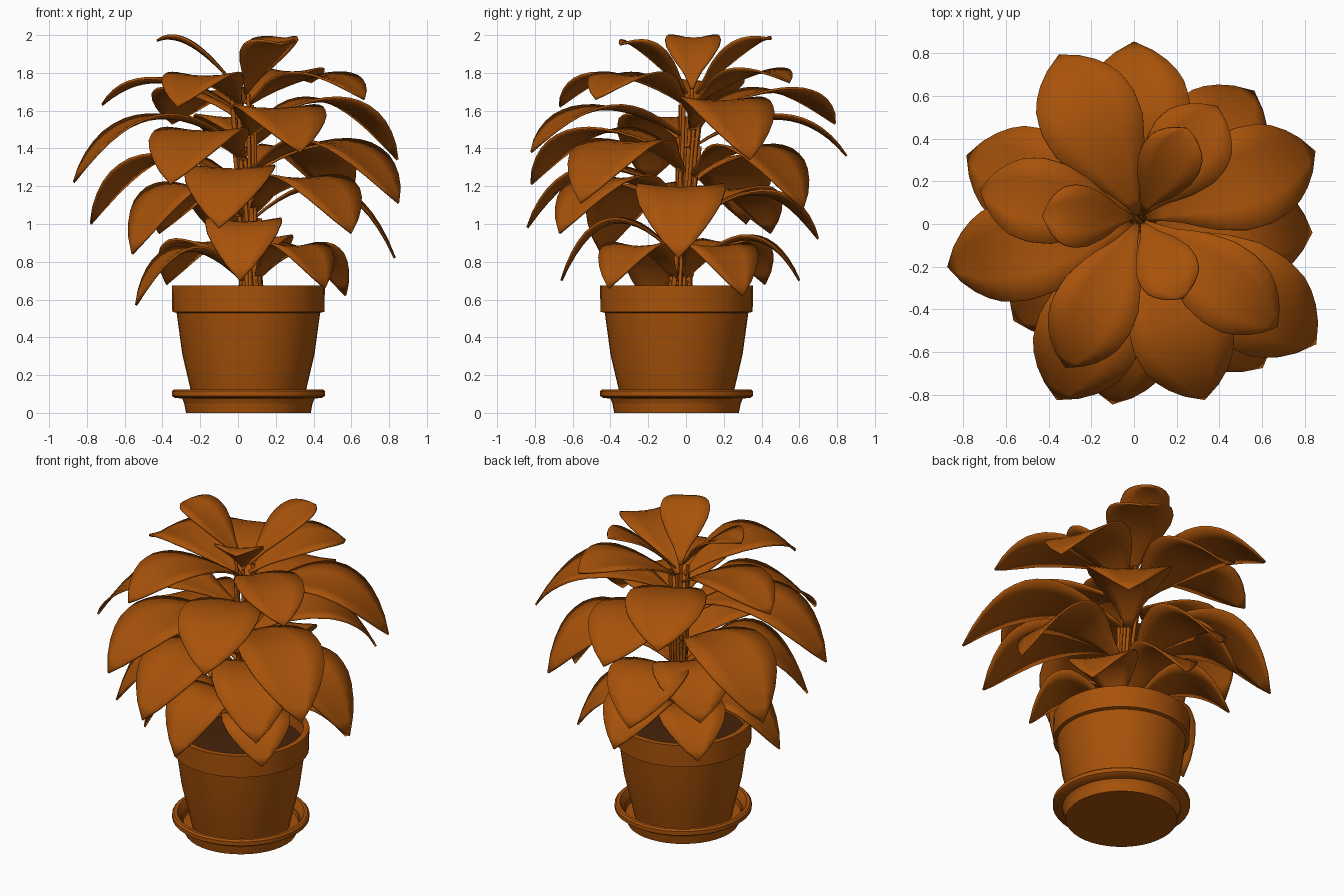
import bpy
import bmesh
import math
from mathutils import Vector

cube = bpy.data.objects.get("Cube")
if cube:
    bpy.data.objects.remove(cube, do_unlink=True)


def make_material(name, rgb):
    mat = bpy.data.materials.new(name)
    mat.use_nodes = True
    colour = (*rgb, 1)
    mat.diffuse_color = colour
    mat.node_tree.nodes["Principled BSDF"].inputs["Base Color"].default_value = colour
    return mat


terracotta = make_material("terracotta orange", (0.39, 0.085, 0.003))
earth = make_material("dark brown earth", (0.06, 0.017, 0.003))


def add_mesh_object(name, bm, material, angle):
    mesh = bpy.data.meshes.new(name)
    bm.to_mesh(mesh)
    bm.free()
    mesh.materials.append(material)
    obj = bpy.data.objects.new(name, mesh)
    bpy.context.collection.objects.link(obj)
    bpy.ops.object.select_all(action="DESELECT")
    obj.select_set(True)
    bpy.context.view_layer.objects.active = obj
    bpy.ops.object.shade_smooth_by_angle(angle=math.radians(angle))
    return obj


def lathe(name, profile, material, centre=(0.055, -0.05)):
    """Spin a radius/height profile around the pot axis."""
    bm = bmesh.new()
    verts = [bm.verts.new((r, 0, z)) for r, z in profile]
    edges = [bm.edges.new(pair) for pair in zip(verts, verts[1:])]
    bmesh.ops.spin(bm, geom=verts + edges, cent=(0, 0, 0), axis=(0, 0, 1),
                   angle=math.tau, steps=40, use_duplicate=False)
    bmesh.ops.remove_doubles(bm, verts=bm.verts, dist=0.0005)
    bmesh.ops.translate(bm, verts=bm.verts, vec=(*centre, 0))
    bmesh.ops.recalc_face_normals(bm, faces=bm.faces)
    return add_mesh_object(name, bm, material, 35)


# Pot, saucer and soil
lathe("saucer", [(0, 0), (0.33, 0), (0.345, 0.075), (0.39, 0.08), (0.405, 0.09),
                 (0.405, 0.115), (0.395, 0.125), (0.375, 0.125), (0.36, 0.1),
                 (0.34, 0.05), (0, 0.05)], terracotta)
lathe("pot", [(0, 0.05), (0.29, 0.05), (0.31, 0.14), (0.35, 0.31), (0.38, 0.53),
              (0.403, 0.535), (0.405, 0.675), (0.37, 0.675), (0.36, 0.55),
              (0, 0.55)], terracotta)
lathe("soil", [(0.365, 0.585), (0.2, 0.595), (0, 0.6), (0, 0.56), (0.365, 0.56)], earth)


# Foliage
def stem_centre(z):
    k = (z - 0.6) / 1.1
    return Vector((0.075 - 0.05 * k, -0.035 + 0.065 * k, z))


def half_width(t):
    """Leaf outline: narrow base, widest past the middle, pointed tip."""
    stops = [(0, 0.06), (0.12, 0.28), (0.26, 0.68), (0.42, 0.94), (0.56, 1.0),
             (0.7, 0.93), (0.82, 0.72), (0.92, 0.4), (1, 0.0)]
    for (a, wa), (b, wb) in zip(stops, stops[1:]):
        if t <= b:
            return wa + (wb - wa) * (t - a) / (b - a)
    return 0


def leaf(name, tip, crest, width, rise, rows=14):
    """Arched, slightly cupped leaf from the stem to its tip; returns its base."""
    base = stem_centre(crest - rise)
    out = Vector((tip[0] - base.x, tip[1] - base.y, 0))
    length = out.length - 0.03
    out.normalize()
    side = Vector((-out.y, out.x, 0))
    base += out * 0.03
    top = crest - 0.022
    m = 0.45
    bm = bmesh.new()
    grid = []
    for i in range(rows + 1):
        t = i / rows
        # Height follows a parabola through base, crest and tip
        z = (base.z * (t - m) * (t - 1) / m
             + top * t * (t - 1) / (m * (m - 1))
             + tip[2] * t * (t - m) / (1 - m))
        # Reach slows toward the tip, so the end hangs more steeply
        mid = base + out * (length * t * (1.25 - 0.25 * t))
        mid.z = z
        w = half_width(t)
        cols = [0] if i == rows else [-1, -0.5, 0, 0.5, 1]
        grid.append([bm.verts.new(mid + side * (u * w * width)
                                  + Vector((0, 0, 0.022 * w * u * u)))
                     for u in cols])
    for a, b in zip(grid, grid[1:]):
        for j in range(4):
            if len(b) == 1:
                bm.faces.new((a[j], b[0], a[j + 1]))
            else:
                bm.faces.new((a[j], b[j], b[j + 1], a[j + 1]))
    obj = add_mesh_object(name, bm, terracotta, 40)
    solid = obj.modifiers.new("thickness", "SOLIDIFY")
    solid.thickness = 0.012
    solid.offset = 0
    return base, out


# Each tier: name, half width, rise from base to crest, leaves as tip x, y, z and crest
tiers = [
    ("crown_leaf", 0.148, 0.23, [
        (0.25, 0.45, 1.98, 1.92), (-0.43, 0.04, 1.97, 1.95), (0.23, -0.35, 1.95, 1.92)]),
    ("upper_leaf", 0.2, 0.17, [
        (0.39, 0.55, 1.75, 1.81), (-0.72, 0.16, 1.63, 1.77),
        (0.67, -0.48, 1.66, 1.80), (-0.32, -0.67, 1.62, 1.80)]),
    ("high_leaf", 0.24, 0.17, [
        (-0.35, 0.79, 1.53, 1.72), (0.845, 0.34, 1.34, 1.67),
        (-0.87, -0.20, 1.22, 1.58), (0.33, -0.82, 1.38, 1.63)]),
    ("middle_leaf", 0.25, 0.17, [
        (0.0, 0.85, 1.36, 1.58), (0.85, -0.56, 1.11, 1.45), (-0.36, -0.82, 1.21, 1.51),
        (-0.78, 0.32, 1.0, 1.37), (0.56, 0.62, 1.08, 1.42)]),
    ("lower_leaf", 0.24, 0.18, [
        (0.83, -0.04, 0.82, 1.21), (-0.10, -0.84, 0.98, 1.31), (0.60, -0.67, 0.95, 1.26),
        (-0.56, -0.45, 0.84, 1.22), (-0.08, 0.70, 0.92, 1.18), (-0.42, 0.45, 0.95, 1.2)]),
    ("bottom_leaf", 0.205, 0.2, [
        (0.01, -0.66, 0.70, 1.03), (-0.54, -0.19, 0.57, 0.88), (0.46, -0.41, 0.66, 0.90),
        (0.57, 0.30, 0.62, 0.90), (0.1, 0.60, 0.70, 0.94), (-0.38, 0.42, 0.68, 0.92)]),
]

stems = bpy.data.curves.new("leaf_stems", "CURVE")
stems.dimensions = "3D"
stems.bevel_depth = 0.011
stems.bevel_resolution = 1
stems.resolution_u = 4
stems.use_fill_caps = True
stems.materials.append(terracotta)

for tier, width, rise, leaves in tiers:
    for n, (x, y, z, crest) in enumerate(leaves, 1):
        base, out = leaf(f"{tier}_{n}", (x, y, z), crest, width, rise)
        # Slender stalk from the soil up to the leaf base
        root = stem_centre(0.58) + out * 0.06
        waist = stem_centre((0.58 + base.z) / 2) + out * 0.04
        spline = stems.splines.new("BEZIER")
        spline.bezier_points.add(2)
        for point, place in zip(spline.bezier_points, (root, waist, base + out * 0.03)):
            point.co = place
            point.handle_left_type = point.handle_right_type = "AUTO"

bpy.context.collection.objects.link(bpy.data.objects.new("leaf_stems", stems))
